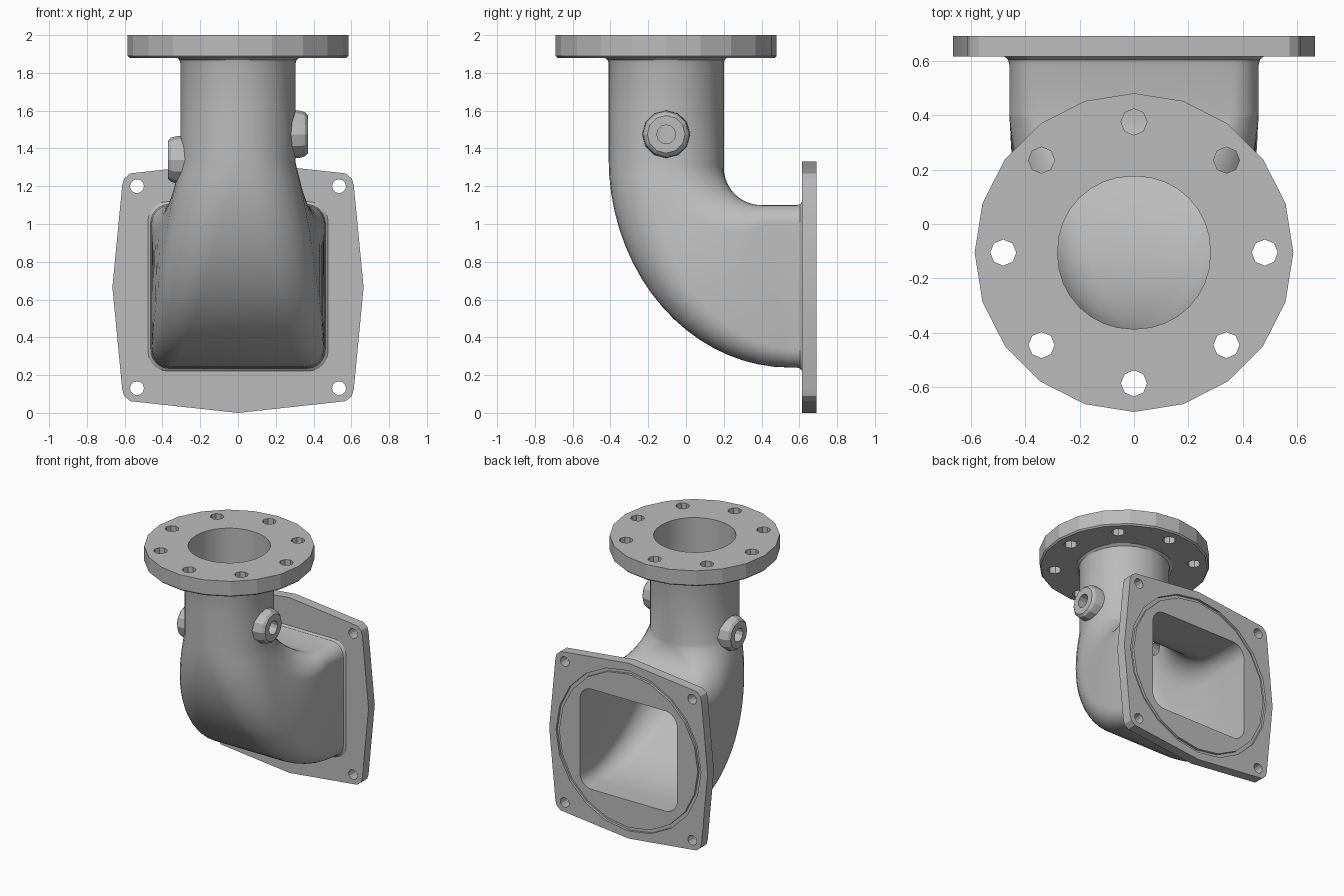
import bpy, bmesh, math
from mathutils import Vector as V

if "Cube" in bpy.data.objects:
    bpy.data.objects.remove(bpy.data.objects["Cube"])

metal = bpy.data.materials.new("cast_grey")
metal.diffuse_color = (0.5, 0.5, 0.5, 1)
metal.use_nodes = True
metal.node_tree.nodes["Principled BSDF"].inputs["Base Color"].default_value = metal.diffuse_color
PY = -0.105          # pipe axis
CZ = 0.665           # rear flange centre height


def loft(name, rings, closed=False):
    """Skin a list of equal point rings; cap the ends unless closed."""
    bm = bmesh.new()
    rows = [[bm.verts.new(p) for p in r] for r in rings]
    n = len(rows[0])
    pairs = list(zip(rows, rows[1:]))
    if closed:
        pairs.append((rows[-1], rows[0]))
    for a, b in pairs:
        for i in range(n):
            j = (i + 1) % n
            bm.faces.new((a[i], a[j], b[j], b[i]))
    if not closed:
        bm.faces.new(rows[0])
        bm.faces.new(rows[-1])
    bmesh.ops.recalc_face_normals(bm, faces=bm.faces)
    me = bpy.data.meshes.new(name)
    bm.to_mesh(me)
    bm.free()
    me.materials.append(metal)
    ob = bpy.data.objects.new(name, me)
    bpy.context.collection.objects.link(ob)
    return ob


def ring(c, r, axis, n):
    out = []
    for i in range(n):
        a = 2 * math.pi * i / n
        u, w = r * math.cos(a), r * math.sin(a)
        d = {'x': (0, u, w), 'y': (u, 0, w), 'z': (u, w, 0)}[axis]
        out.append(V(c) + V(d))
    return out


def turned(name, centre, axis, prof, n, closed=False):
    """prof: (radius, position along axis) pairs."""
    k = 'xyz'.index(axis)
    rings = []
    for r, h in prof:
        c = list(centre)
        c[k] = h
        rings.append(ring(c, r, axis, n))
    return loft(name, rings, closed)


def cut(ob, cutter):
    m = ob.modifiers.new("cut", 'BOOLEAN')
    m.operation, m.solver, m.object = 'DIFFERENCE', 'EXACT', cutter
    bpy.context.view_layer.update()
    dg = bpy.context.evaluated_depsgraph_get()
    me = bpy.data.meshes.new_from_object(ob.evaluated_get(dg))
    ob.modifiers.clear()
    ob.data = me


def section(outer, inner, hw, r, inset):
    """Rounded rectangle spanning two (y, z) points."""
    o, i = V((0, *outer)), V((0, *inner))
    c, u = (o + i) / 2, (o - i).normalized()
    hh = (o - i).length / 2 - inset
    hw -= inset
    r = min(r, 0.97 * hw, 0.97 * hh)
    pts = []
    for q in range(4):
        sx, sy = ((1, 1), (-1, 1), (-1, -1), (1, -1))[q]
        for s in range(9):
            a = math.pi / 2 * (q + s / 8)
            pts.append(c + V((sx * (hw - r) + r * math.cos(a), 0, 0))
                       + u * (sy * (hh - r) + r * math.sin(a)))
    return pts


def elbow(name, top, end, inset0, inset1, flare):
    """Round vertical pipe bending into a square rear mouth."""
    rs = []
    for z, f in ((top, flare), (1.88, flare), (1.867, flare * .25), (1.85, 0), (1.6, 0)):
        rs.append(section((PY - .305, z), (PY + .305, z), .305, .3, inset0 - f))
    for k in range(19):
        t = k / 18
        s, c = math.sin(t * math.pi / 2), math.cos(t * math.pi / 2)
        rs.append(section((.55 - .96 * c, 1.35 - 1.11 * s), (.4 - .2 * c, 1.3 - .2 * s),
                          .305 + .153 * s, .3 - .2 * t, inset0 + (inset1 - inset0) * t))
    for y, f in ((.585, 0), (.603, flare * .25), (.615, flare), (end, flare)):
        rs.append(section((y, .24), (y, 1.1), .458, .1, inset1 - f))
    return loft(name, rs)


# main castings
body = elbow("elbow_body", 1.9, .63, 0, 0, .018)
bore = elbow("bore_cutter", 2.1, .8, .025, .05, 0)

# round top flange
top = turned("top_flange", (0, PY, 0), 'z', [(.575, 1.88), (.585, 1.89), (.585, 2.0)], 20)
for i in range(8):
    a = i * math.pi / 4
    h = turned("hole", (.48 * math.cos(a), PY + .48 * math.sin(a), 0), 'z',
               [(.048, 1.8), (.048, 2.1)], 8)
    cut(top, h)
    bpy.data.objects.remove(h)

# bulged square rear flange
quarter = [(.665, 0), (.613, .54), (.603, .575), (.57, .603), (0, .665)]
half = quarter + [(-x, z) for x, z in quarter[-2::-1]]
outline = half + [(-x, -z) for x, z in half[1:-1]]
rear = loft("rear_flange", [[V((x, y, CZ + z)) for x, z in outline] for y in (.615, .69)])
for sx in (-1, 1):
    for sz in (-1, 1):
        h = turned("hole", (sx * .535, 0, CZ + sz * .535), 'y', [(.037, .5), (.037, .8)], 12)
        cut(rear, h)
        bpy.data.objects.remove(h)
groove = turned("groove", (0, 0, CZ), 'y', [(.582, .672), (.608, .672), (.608, .72), (.582, .72)], 20, True)
cut(rear, groove)
bpy.data.objects.remove(groove)

# side bosses with tapped holes
bosses = []
for side, z in ((1, 1.475), (-1, 1.34)):
    b = turned("right_boss" if side > 0 else "left_boss", (0, PY, z), 'x',
               [(.13, side * .22), (.125, side * .325), (.117, side * .355), (.1, side * .37)], 12)
    bosses.append(b)
    h = turned("hole", (0, PY, z), 'x', [(.05, side * .1), (.05, side * .5)], 12)
    cut(b, bore)
    cut(b, h)
    cut(body, h)
    bpy.data.objects.remove(h)

# hollow everything along the bore
for ob in (body, top, rear):
    cut(ob, bore)
bpy.data.objects.remove(bore)

for ob in (body, top, rear, *bosses):
    bpy.ops.object.select_all(action='DESELECT')
    ob.select_set(True)
    bpy.context.view_layer.objects.active = ob
    bpy.ops.object.shade_smooth_by_angle(angle=math.radians(30 if ob == body else 14))
